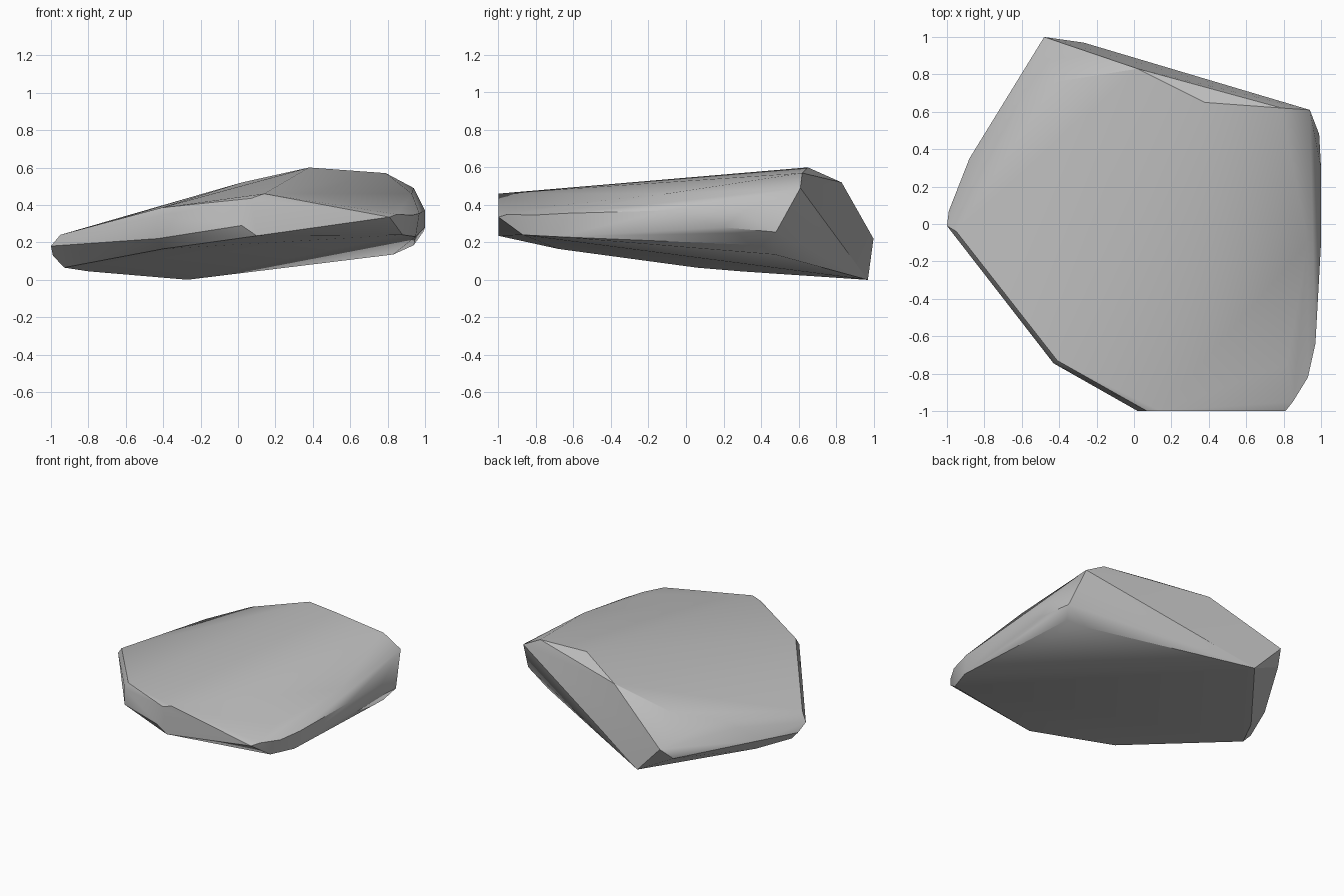
import bpy
import bmesh
import math

default_cube = bpy.data.objects.get("Cube")
if default_cube:
    bpy.data.objects.remove(default_cube, do_unlink=True)

# One plain stone colour
stone = bpy.data.materials.new("stone_grey")
stone.use_nodes = True
grey = (.52, .52, .52, 1)
stone.diffuse_color = grey
shader = next(n for n in stone.node_tree.nodes if n.type == "BSDF_PRINCIPLED")
shader.inputs["Base Color"].default_value = grey
shader.inputs["Roughness"].default_value = .8

# Corners of the slab, grouped by the facet or rim they belong to
back_facet = [(-.27, .97, 0), (-.48, 1, .22), (.02, .83, .52), (.79, .62, .57),
              (.94, .61, .49), (.99, .48, .255), (.83, .475, .135)]
front_facet = [(.02, -1, .29), (.07, -1, .435), (.14, -1, .46),
               (.81, -1, .335), (.1, -1, .235)]
top_ridge = [(.38, .65, .6), (.82, -.75, .39), (.93, -.1, .46),
             (-.42, .76, .39), (-.65, .54, .32), (-.76, .47, .26)]
front_left_corner = [(-.41, -.73, .385), (-.43, -.745, .34),
                     (-.43, -.745, .22), (-.4, -.68, .165)]
left_tip = [(-.95, -.04, .24), (-1, -.01, .18), (-.99, .07, .13),
            (-.93, .06, .065), (-.88, .35, .15), (-.8, .3, .045),
            (-.53, .91, .13)]
right_rim = [(1, .3, .36), (1, .2, .28), (1, -.1, .37), (.94, .4, .185),
             (.97, -.64, .355), (.95, -.68, .23), (.93, -.82, .345),
             (.88, -.87, .24), (.85, -.95, .35), (.93, -.15, .21)]


def build_hull(name, groups, material):
    """Wrap all corner points in one convex solid."""
    bm = bmesh.new()
    for group in groups:
        for point in group:
            bm.verts.new(point)
    hull = bmesh.ops.convex_hull(bm, input=bm.verts[:])
    unused = {item for key in ("geom_interior", "geom_unused")
              for item in hull[key] if isinstance(item, bmesh.types.BMVert)}
    loose = [v for v in bm.verts if v in unused or not v.link_faces]
    if loose:
        bmesh.ops.delete(bm, geom=loose, context="VERTS")

    # Merge nearly coplanar triangles into broad facets
    bmesh.ops.dissolve_limit(bm, angle_limit=math.radians(2),
                             verts=bm.verts[:], edges=bm.edges[:])
    bmesh.ops.recalc_face_normals(bm, faces=bm.faces[:])
    mesh = bpy.data.meshes.new(name)
    bm.to_mesh(mesh)
    bm.free()
    mesh.materials.append(material)
    obj = bpy.data.objects.new(name, mesh)
    bpy.context.collection.objects.link(obj)
    return obj


# Flat angular rock, with soft shading inside each group of facets
rock = build_hull("rock_slab", [back_facet, front_facet, top_ridge,
                                front_left_corner, left_tip, right_rim], stone)
bpy.ops.object.select_all(action="DESELECT")
rock.select_set(True)
bpy.context.view_layer.objects.active = rock
bpy.ops.object.shade_smooth_by_angle(angle=math.radians(30))
